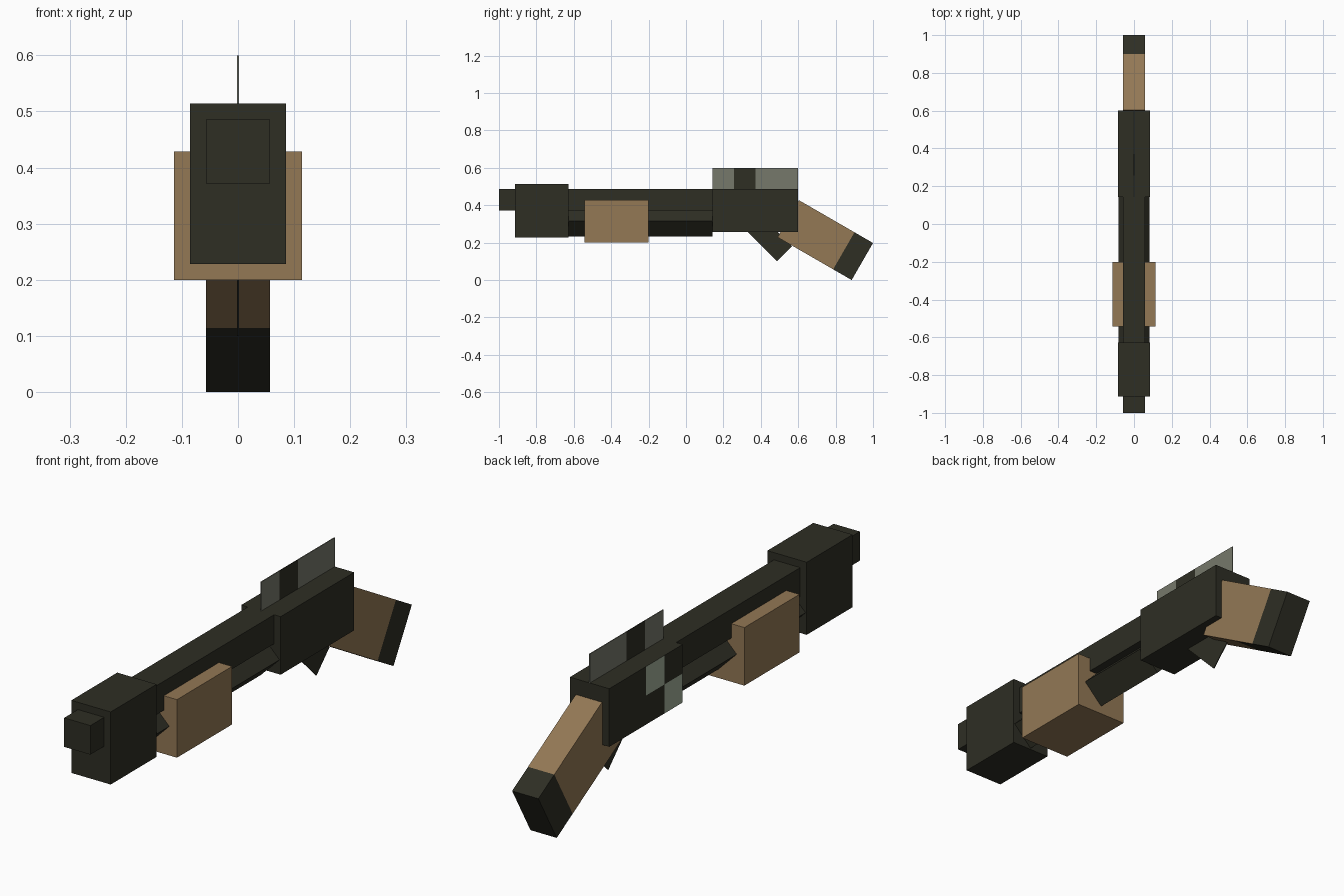
import bpy
import bmesh
import math
from mathutils import Matrix, Vector

cube = bpy.data.objects.get("Cube")
if cube:
    bpy.data.objects.remove(cube, do_unlink=True)

U = 2 / 70  # one model unit: the whole length is 70 units


def material(name, rgb):
    """Flat material from 0-255 sRGB values."""
    lin = [((c / 255 + 0.055) / 1.055) ** 2.4 for c in rgb]
    m = bpy.data.materials.new(name)
    m.use_nodes = True
    m.diffuse_color = (*lin, 1)
    bsdf = m.node_tree.nodes["Principled BSDF"]
    bsdf.inputs["Base Color"].default_value = (*lin, 1)
    bsdf.inputs["Roughness"].default_value = 0.9
    return m


DARK = material("dark_metal", (46, 46, 36))
WOOD = material("brown_wood", (147, 120, 85))
GREY = material("sight_grey", (118, 120, 107))
PALE = material("pale_port", (160, 174, 153))


def box(name, lo, hi, mats, cuts=(), rule=None, spin=None, pivot=(0, 0, 0)):
    """Box in model units; cuts are (axis, value); rule(centre, normal) picks
    the material slot; spin = (degrees, axis) turns the box, then pivot moves it."""
    lo, hi = Vector(lo), Vector(hi)
    bm = bmesh.new()
    bmesh.ops.create_cube(bm, size=1)
    for v in bm.verts:
        v.co = [(lo[i] + hi[i]) / 2 + v.co[i] * (hi[i] - lo[i]) for i in range(3)]
    for axis, value in cuts:
        no = Vector([float(i == axis) for i in range(3)])
        bmesh.ops.bisect_plane(bm, geom=bm.verts[:] + bm.edges[:] + bm.faces[:],
                               plane_co=no * value, plane_no=no)
    bm.normal_update()
    if rule:
        for f in bm.faces:
            f.material_index = rule(f.calc_center_median(), f.normal)
    mat = Matrix.Translation(pivot)
    if spin:
        mat = mat @ Matrix.Rotation(math.radians(spin[0]), 4, spin[1])
    bm.transform(Matrix.Scale(U, 4) @ mat)
    me = bpy.data.meshes.new(name)
    bm.to_mesh(me)
    bm.free()
    for m in mats:
        me.materials.append(m)
    ob = bpy.data.objects.new(name, me)
    bpy.context.collection.objects.link(ob)
    return ob


# Barrel, muzzle block and sliding grip
box("barrel", (-2, -35, 13), (2, 5, 17), [DARK])
box("muzzle_block", (-3, -32, 8), (3, -22, 18), [DARK])
box("fore_grip", (-4, -19, 7), (4, -7, 15), [WOOD])

# Square tube under the barrel, turned on its edge
box("magazine_tube", (-2, -22, -2), (2, 5, 2), [DARK],
    spin=(45, 'Y'), pivot=(0, 0, 11))


# Receiver with a stepped pale port on its right side
def port(c, n):
    if n.x > -0.5:
        return 0
    upper = 9 < c.y < 13 and c.z > 13
    lower = c.y < 9 and c.z < 13
    return int(upper or lower)


box("receiver", (-3, 5, 9), (3, 21, 17), [DARK, PALE],
    cuts=[(1, 9), (1, 13), (2, 13)], rule=port)

# Thin sight blade with one dark band
box("sight_blade", (-0.06, 5, 17), (0.06, 21, 21), [GREY, DARK],
    cuts=[(1, 9), (1, 13)],
    rule=lambda c, n: int(9 < c.y < 13))

# Thin trigger plate hanging below the receiver, tip at the bottom
box("trigger", (-0.06, 0, 0), (0.06, 4, 8), [DARK],
    spin=(45, 'X'), pivot=(0, 17.0, 3.5))


# Tilted stock: dark butt, reaching further along the underside
def butt(c, n):
    return int(c.y > -4 or (n.z < -0.5 and c.y > -8))


box("stock", (-2, -16, 0), (2, 0, 8), [WOOD, DARK],
    cuts=[(1, -4), (1, -8)], rule=butt, spin=(-30, 'X'), pivot=(0, 31, 0))
